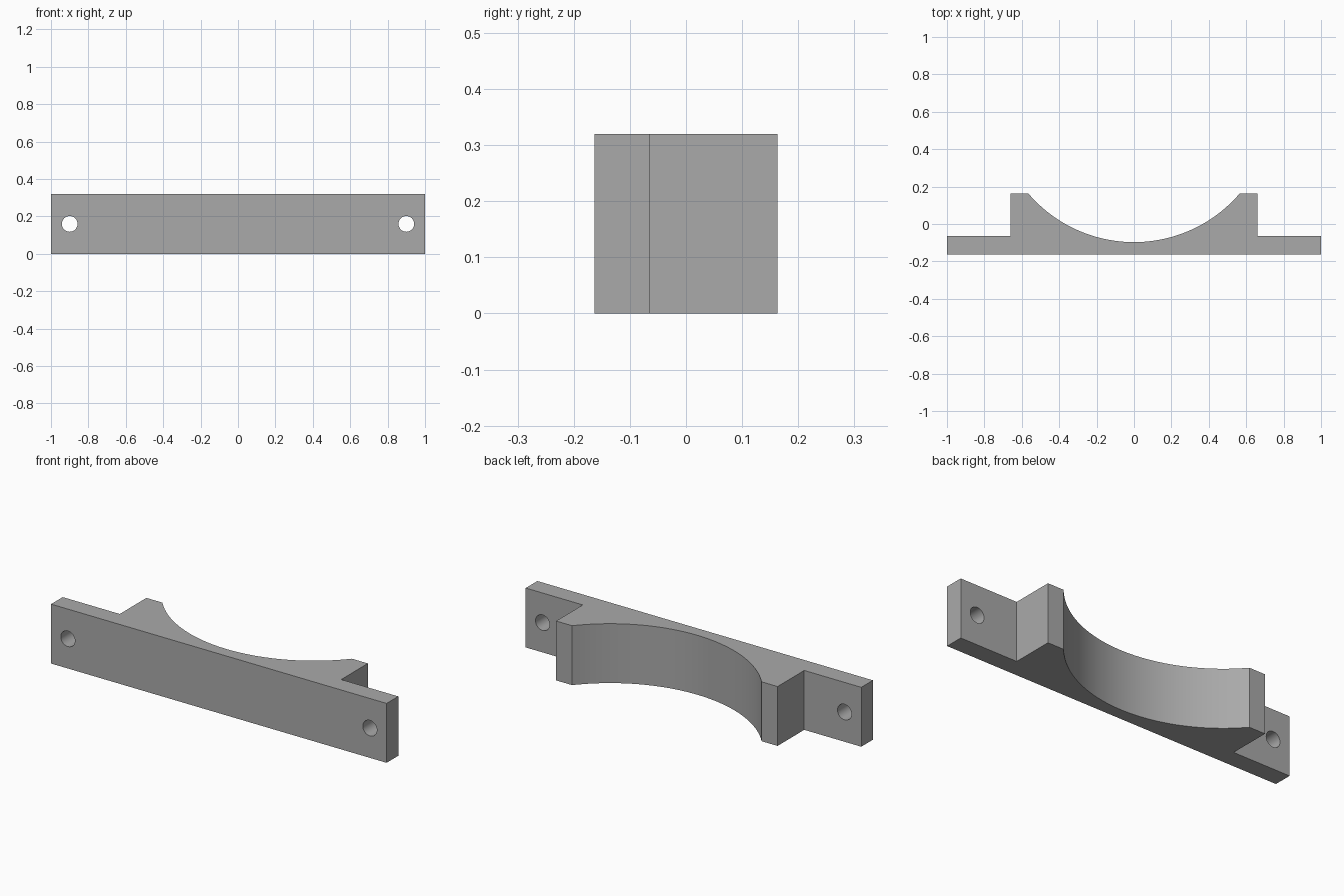
import bpy
import bmesh
import math

cube = bpy.data.objects.get("Cube")
if cube:
    bpy.data.objects.remove(cube, do_unlink=True)

# Main dimensions
HEIGHT = 0.32
FRONT, FLANGE_BACK, BACK = -0.163, -0.064, 0.163
HALF_WIDTH, BLOCK_HALF, SADDLE_HALF = 1.0, 0.66, 0.565
SADDLE_LOW = -0.097
HOLE_X, HOLE_RADIUS = 0.9, 0.042
ARC_STEPS = 48

grey = bpy.data.materials.new("plain grey")
grey.use_nodes = True
colour = (0.4, 0.4, 0.4, 1)
grey.diffuse_color = colour
grey.node_tree.nodes["Principled BSDF"].inputs["Base Color"].default_value = colour


def saddle_arc():
    """Circular arc from the right tip to the left tip of the saddle."""
    sag = BACK - SADDLE_LOW
    radius = (SADDLE_HALF ** 2 + sag ** 2) / (2 * sag)
    centre_y = SADDLE_LOW + radius
    half = math.asin(SADDLE_HALF / radius)
    for i in range(ARC_STEPS + 1):
        a = half * (1 - 2 * i / ARC_STEPS)
        yield radius * math.sin(a), centre_y - radius * math.cos(a)


# Bracket outline, extruded upwards
side = [(HALF_WIDTH, FRONT), (HALF_WIDTH, FLANGE_BACK),
        (BLOCK_HALF, FLANGE_BACK), (BLOCK_HALF, BACK)]
outline = side + list(saddle_arc()) + [(-x, y) for x, y in reversed(side)]

bm = bmesh.new()
base = bm.faces.new([bm.verts.new((x, y, 0)) for x, y in outline])
top = bmesh.ops.extrude_face_region(bm, geom=[base])["geom"]
bmesh.ops.translate(bm, vec=(0, 0, HEIGHT),
                    verts=[v for v in top if isinstance(v, bmesh.types.BMVert)])
bmesh.ops.recalc_face_normals(bm, faces=bm.faces)
mesh = bpy.data.meshes.new("saddle_bracket")
bm.to_mesh(mesh)
bm.free()
bracket = bpy.data.objects.new("saddle_bracket", mesh)
bpy.context.collection.objects.link(bracket)
mesh.materials.append(grey)

# Screw holes through both flanges
for x in (-HOLE_X, HOLE_X):
    bpy.ops.mesh.primitive_cylinder_add(
        vertices=32, radius=HOLE_RADIUS, depth=0.3,
        location=(x, (FRONT + FLANGE_BACK) / 2, HEIGHT / 2),
        rotation=(math.pi / 2, 0, 0))
    cutter = bpy.context.object
    cutter.name = "hole_cutter"
    cutter.hide_render = True
    cutter.data.materials.append(grey)
    bpy.context.view_layer.objects.active = bracket
    cut = bracket.modifiers.new("screw_hole", 'BOOLEAN')
    cut.operation = 'DIFFERENCE'
    cut.solver = 'EXACT'
    cut.object = cutter
    bpy.ops.object.modifier_apply(modifier=cut.name)
    bpy.data.objects.remove(cutter, do_unlink=True)

# Smooth saddle and hole walls, sharp corners
bpy.ops.object.select_all(action='DESELECT')
bracket.select_set(True)
bpy.context.view_layer.objects.active = bracket
bpy.ops.object.shade_smooth_by_angle(angle=math.radians(30))
